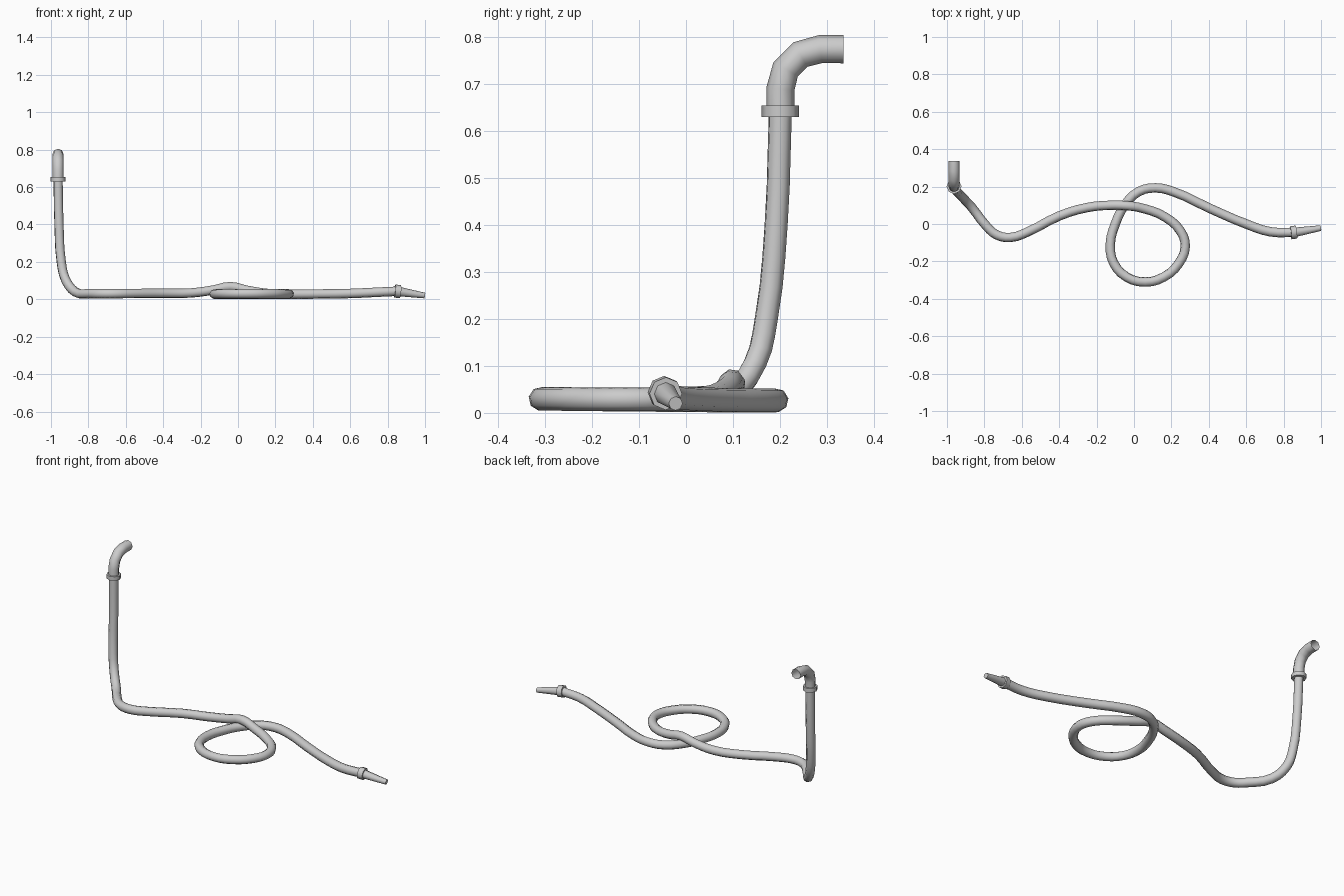
import bpy
from math import sin, cos, pi

if "Cube" in bpy.data.objects:
    bpy.data.objects.remove(bpy.data.objects["Cube"])


def tube(name, pts, depth, radii=None, smooth_path=False, caps=True):
    """Sweep an eight-sided tube along the points and turn it into a mesh."""
    cu = bpy.data.curves.new(name, 'CURVE')
    cu.dimensions = '3D'
    cu.bevel_depth = depth
    cu.bevel_resolution = 2
    cu.use_fill_caps = caps
    cu.resolution_u = 3
    if smooth_path:
        sp = cu.splines.new('BEZIER')
        sp.bezier_points.add(len(pts) - 1)
        for bp, p in zip(sp.bezier_points, pts):
            bp.co = p
            bp.handle_left_type = bp.handle_right_type = 'AUTO'
    else:
        sp = cu.splines.new('POLY')
        sp.points.add(len(pts) - 1)
        for i, p in enumerate(pts):
            sp.points[i].co = (*p, 1)
            sp.points[i].radius = radii[i] if radii else 1
    ob = bpy.data.objects.new(name, cu)
    bpy.context.collection.objects.link(ob)
    bpy.ops.object.select_all(action='DESELECT')
    bpy.context.view_layer.objects.active = ob
    ob.select_set(True)
    bpy.ops.object.convert(target='MESH')
    bpy.ops.object.shade_smooth_by_angle(angle=pi / 3.4)
    return bpy.context.object


PX, PY = -0.962, 0.201

# flexible hose: drop from the pipe, run along the ground, one loop, to the nozzle
tube("hose", [
    (PX, PY, 0.64), (-0.957, 0.192, 0.4), (-0.945, 0.171, 0.2),
    (-0.922, 0.147, 0.105), (-0.868, 0.09, 0.038), (-0.79, -0.01, 0.03),
    (-0.735, -0.058, 0.03), (-0.66, -0.072, 0.03), (-0.57, -0.043, 0.031),
    (-0.4, 0.043, 0.032), (-0.25, 0.088, 0.034), (-0.13, 0.1, 0.05),
    (-0.04, 0.098, 0.068), (0.05, 0.083, 0.048), (0.17, 0.035, 0.03),
    (0.25, -0.04, 0.029), (0.274, -0.12, 0.029), (0.24, -0.21, 0.029),
    (0.16, -0.283, 0.03), (0.06, -0.31, 0.03), (-0.04, -0.283, 0.03),
    (-0.108, -0.21, 0.029), (-0.127, -0.11, 0.028), (-0.1, 0.0, 0.027),
    (-0.05, 0.1, 0.026), (0.025, 0.173, 0.026), (0.115, 0.193, 0.027),
    (0.21, 0.173, 0.027), (0.4, 0.086, 0.028), (0.6, 0.0, 0.031),
    (0.73, -0.042, 0.037), (0.855, -0.045, 0.043),
], 0.0255, smooth_path=True)

# rigid elbow pipe at the top, open at its end
R = 0.085
elbow = [(PX, PY, 0.64)]
elbow += [(PX, PY + R - R * cos(a), 0.69 + R * sin(a))
          for a in (i * pi / 6 for i in range(4))]
elbow.append((PX, 0.336, 0.775))
tube("elbow_pipe", elbow, 0.03, caps=False)

# coupling collars
tube("pipe_collar", [(PX, PY, 0.631), (PX, PY, 0.655)], 0.04)
tube("nozzle_collar", [(0.838, -0.047, 0.044), (0.868, -0.043, 0.041)], 0.035)

# tapered nozzle
tube("nozzle", [(0.85, -0.046, 0.043), (0.998, -0.022, 0.02)],
     0.026, radii=[1, 0.58])
